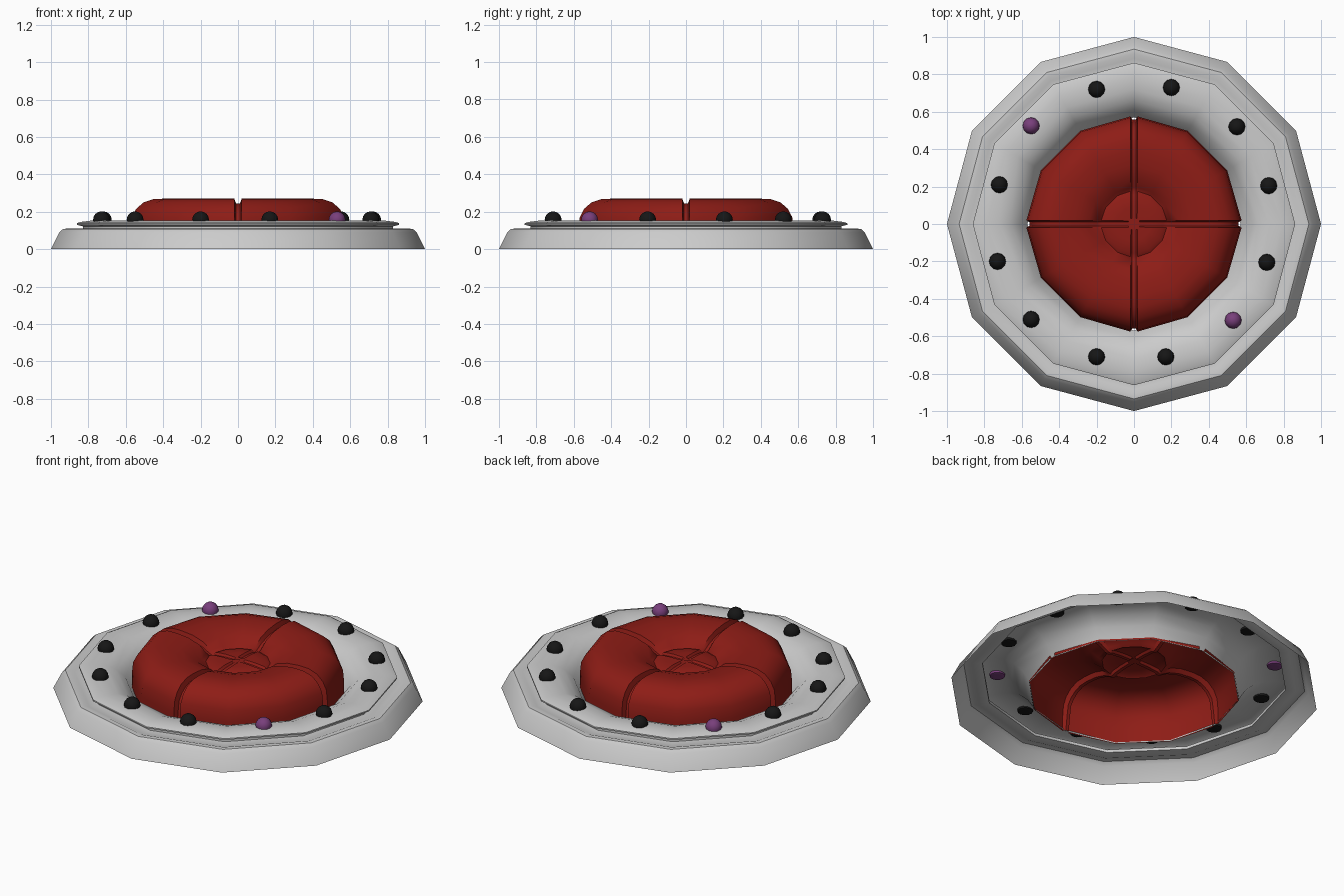
import bpy, bmesh, math

if "Cube" in bpy.data.objects:
    bpy.data.objects.remove(bpy.data.objects["Cube"])

SIDES = 12


def material(name, color):
    m = bpy.data.materials.new(name)
    m.diffuse_color = color
    m.use_nodes = True
    m.node_tree.nodes["Principled BSDF"].inputs["Base Color"].default_value = m.diffuse_color
    return m


def finish(bm, name, mat=None, angle=35):
    me = bpy.data.meshes.new(name)
    bm.to_mesh(me)
    bm.free()
    ob = bpy.data.objects.new(name, me)
    bpy.context.collection.objects.link(ob)
    if mat:
        me.materials.append(mat)
    bpy.ops.object.select_all(action='DESELECT')
    ob.select_set(True)
    bpy.context.view_layer.objects.active = ob
    bpy.ops.object.shade_smooth_by_angle(angle=math.radians(angle))
    return ob


def skin(bm, rings):
    """Bridge closed rings of points, running from the outside inwards."""
    rows = [[bm.verts.new(p) for p in ring] for ring in rings]
    n = len(rows[0])
    for a, b in zip(rows, rows[1:]):
        for i in range(n):
            j = (i + 1) % n
            bm.faces.new((a[i], a[j], b[j], b[i]))
    return rows


red = material("red", (0.27, 0.012, 0.008, 1))
black = material("black", (0.008, 0.008, 0.008, 1))
purple = material("purple", (0.19, 0.05, 0.2, 1))

# Base: open shell with stepped rim, lip and bowl dipping to the cushion
profile = [(1.0, 0.0), (0.955, 0.09), (0.935, 0.108), (0.91, 0.11),
           (0.885, 0.1), (0.83, 0.105), (0.83, 0.122), (0.862, 0.13),
           (0.862, 0.138), (0.845, 0.145), (0.79, 0.152), (0.72, 0.147),
           (0.66, 0.125), (0.61, 0.08), (0.57, 0.015)]
bm = bmesh.new()
skin(bm, [[(r * math.cos(math.tau * i / SIDES), r * math.sin(math.tau * i / SIDES), z)
           for i in range(SIDES)] for r, z in profile])
finish(bm, "base_rim")

# Cushion: four lobes split by a cross of narrow grooves
# (lobe radius, lobe height, groove radius, groove height)
cushion = [(0.575, 0.015, 0.56, 0.015), (0.575, 0.10, 0.55, 0.10),
           (0.568, 0.17, 0.54, 0.165), (0.545, 0.215, 0.515, 0.20),
           (0.505, 0.25, 0.48, 0.225), (0.45, 0.268, 0.44, 0.24),
           (0.39, 0.27, 0.39, 0.243), (0.31, 0.262, 0.31, 0.235),
           (0.24, 0.24, 0.24, 0.215), (0.195, 0.205, 0.195, 0.19),
           (0.175, 0.192, 0.175, 0.182), (0.155, 0.203, 0.155, 0.19),
           (0.09, 0.208, 0.09, 0.196), (0.03, 0.208, 0.03, 0.197)]


def cushion_ring(r, z, gr, gz):
    pts = []
    for k in range(4):
        c, s = [(1, 0), (0, 1), (-1, 0), (0, -1)][k]
        for off, rad, h in ((-0.02, r, z), (-0.01, gr, gz), (0.01, gr, gz), (0.02, r, z)):
            pts.append((rad * c - off * s, rad * s + off * c, h))
        for d in (30, 60):
            a = math.radians(90 * k + d)
            pts.append((r * math.cos(a), r * math.sin(a), z))
    return pts


bm = bmesh.new()
rows = skin(bm, [cushion_ring(*p) for p in cushion])
bm.faces.new(rows[-1])
finish(bm, "cushion", red, 45)

# Studs around the rim, two of them purple
studs = [(-0.2, 0.72), (0.2, 0.73), (0.55, 0.52), (0.72, 0.205),
         (0.71, -0.205), (0.53, -0.515), (0.17, -0.71), (-0.2, -0.71),
         (-0.55, -0.51), (-0.73, -0.2), (-0.72, 0.21), (-0.55, 0.525)]
for i, (x, y) in enumerate(studs):
    bm = bmesh.new()
    bmesh.ops.create_uvsphere(bm, u_segments=12, v_segments=8, radius=0.045)
    for v in bm.verts:
        v.co.z = max(v.co.z, -0.02)
    bmesh.ops.remove_doubles(bm, verts=bm.verts, dist=0.0005)
    ob = finish(bm, f"stud_{i + 1}", purple if i in (5, 11) else black)
    ob.location = (x, y, 0.157)
